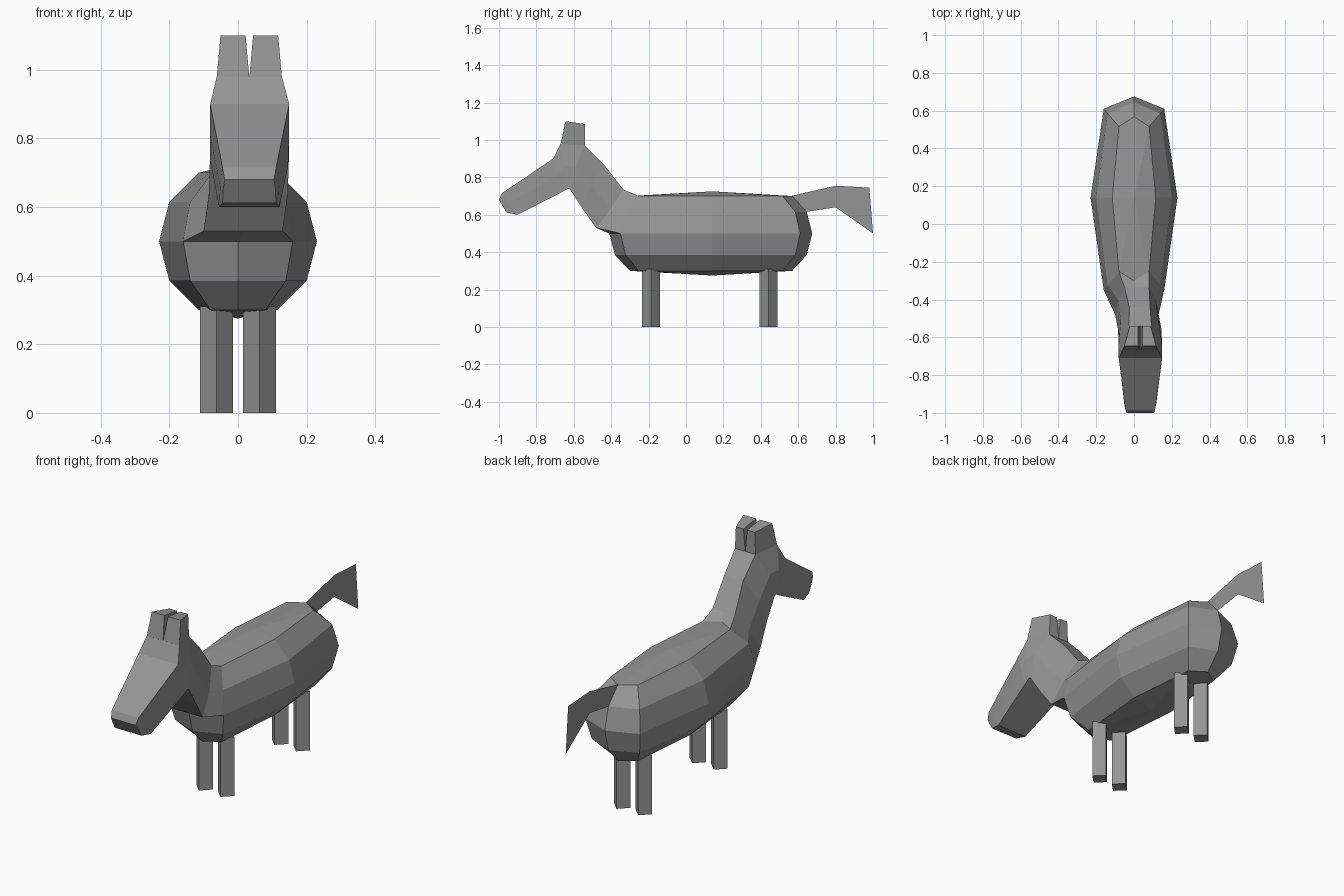
import bpy, bmesh, math
from mathutils import Vector

if "Cube" in bpy.data.objects:
    bpy.data.objects.remove(bpy.data.objects["Cube"])

grey = bpy.data.materials.new("plain grey")
grey.diffuse_color = (0.3, 0.3, 0.3, 1)
grey.use_nodes = True
grey.node_tree.nodes["Principled BSDF"].inputs["Base Color"].default_value = grey.diffuse_color


def finish(name, bm, closed=True):
    bmesh.ops.remove_doubles(bm, verts=bm.verts, dist=0.0005)
    if closed:
        bmesh.ops.recalc_face_normals(bm, faces=bm.faces)
    mesh = bpy.data.meshes.new(name)
    bm.to_mesh(mesh)
    bm.free()
    mesh.materials.append(grey)
    ob = bpy.data.objects.new(name, mesh)
    bpy.context.collection.objects.link(ob)
    return ob


def loft(bm, rings, cap_start=False, cap_end=False):
    """Bridge consecutive closed rings of points with quads."""
    vs = [[bm.verts.new(p) for p in r] for r in rings]
    n = len(vs[0])
    for a, b in zip(vs, vs[1:]):
        for i in range(n):
            bm.faces.new((a[i], a[(i + 1) % n], b[(i + 1) % n], b[i]))
    if cap_start:
        bm.faces.new(vs[0])
    if cap_end:
        bm.faces.new(vs[-1])
    return vs


# Torso: eight-sided stretched ball with long, nearly parallel flanks
MID_Y = 0.14
outline = [(0.23, 0), (0.16, 0.47), (0, 0.535), (-0.16, 0.47),
           (-0.23, 0), (-0.16, -0.49), (0, -0.55), (0.16, -0.49)]
# height, width scale, length scale
levels = [(0.30, 0.5, 0.80), (0.385, 0.87, 0.945), (0.50, 1, 1),
          (0.615, 0.87, 0.945), (0.70, 0.5, 0.80)]
rings = [[Vector((x * sx, MID_Y + y * sy, z)) for x, y in outline]
         for z, sx, sy in levels]
bm = bmesh.new()
vs = loft(bm, rings)
for ring, z in ((vs[0], 0.275), (vs[-1], 0.725)):
    pole = bm.verts.new((0, MID_Y, z))
    for i in range(8):
        bm.faces.new((ring[i], ring[(i + 1) % 8], pole))
# opening at the chest where the neck grows out
chest = [f for f in bm.faces
         if f.calc_center_median().y < -0.2 and abs(f.calc_center_median().x) < 0.1
         and 0.5 < f.calc_center_median().z < 0.7]
bmesh.ops.delete(bm, geom=chest, context='FACES')

# Neck and head: eight-point sections from the chest opening to the muzzle
base = [rings[4][5], rings[4][6], rings[4][7], rings[3][7],
        rings[2][7], rings[2][6], rings[2][5], rings[3][5]]


def section(cx, top, mid, bottom):
    """top / mid / bottom = (half width, y, z)"""
    (tw, ty, tz), (mw, my, mz), (bw, by, bz) = top, mid, bottom
    return [(cx - tw, ty, tz), (cx, ty, tz), (cx + tw, ty, tz), (cx + mw, my, mz),
            (cx + bw, by, bz), (cx, by, bz), (cx - bw, by, bz), (cx - mw, my, mz)]


sections = [
    base,
    section(0.015, (0.065, -0.335, 0.735), (0.10, -0.40, 0.635), (0.115, -0.48, 0.53)),
    section(0.03, (0.055, -0.44, 0.87), (0.10, -0.51, 0.75), (0.115, -0.555, 0.635)),
    section(0.033, (0.06, -0.54, 0.97), (0.11, -0.59, 0.86), (0.115, -0.62, 0.735)),
    section(0.033, (0.095, -0.67, 0.98), (0.115, -0.655, 0.86), (0.115, -0.63, 0.74)),
    section(0.034, (0.115, -0.71, 0.90), (0.115, -0.69, 0.81), (0.112, -0.665, 0.72)),
    section(0.033, (0.078, -0.985, 0.715), (0.085, -0.95, 0.66), (0.088, -0.90, 0.60)),
    section(0.033, (0.072, -1.0, 0.68), (0.076, -0.982, 0.65), (0.078, -0.96, 0.612)),
]
loft(bm, sections, cap_end=True)
finish("body_neck_and_head", bm)

# Ears: two stubby blocks meeting at the crown
for side, name in ((-1, "ear_left"), (1, "ear_right")):
    bm = bmesh.new()
    c = 0.033

    def quad(inner, back, front, yb, yf, zb, zf):
        return [(c + side * inner, yb, zb), (c + side * back, yb, zb),
                (c + side * front, yf, zf), (c + side * inner, yf, zf)]
    loft(bm, [quad(0, 0.06, 0.095, -0.54, -0.67, 0.968, 0.978),
              quad(0.011, 0.055, 0.084, -0.54, -0.645, 1.085, 1.10)], True, True)
    finish(name, bm)

# Legs: square posts turned edge-on
for y, where in ((-0.188, "front"), (0.44, "back")):
    for side, hand in ((-1, "left"), (1, "right")):
        bm = bmesh.new()
        post = [[(side * 0.063 + 0.048 * math.cos(a * math.pi / 2),
                  y + 0.048 * math.sin(a * math.pi / 2), z) for a in range(4)]
                for z in (0, 0.31)]
        loft(bm, post, True, True)
        finish(f"{where}_leg_{hand}", bm)

# Tail: a thin flat sheet on the centre line
upper = [(0.56, 0.70), (0.80, 0.755), (0.98, 0.745)]
lower = [(0.64, 0.615), (0.80, 0.64), (1.0, 0.50)]
bm = bmesh.new()
rows = [[bm.verts.new((0, y, z)) for y, z in row] for row in (lower, upper)]
for i in range(2):
    bm.faces.new((rows[0][i], rows[0][i + 1], rows[1][i + 1], rows[1][i]))
finish("tail", bm, closed=False)
